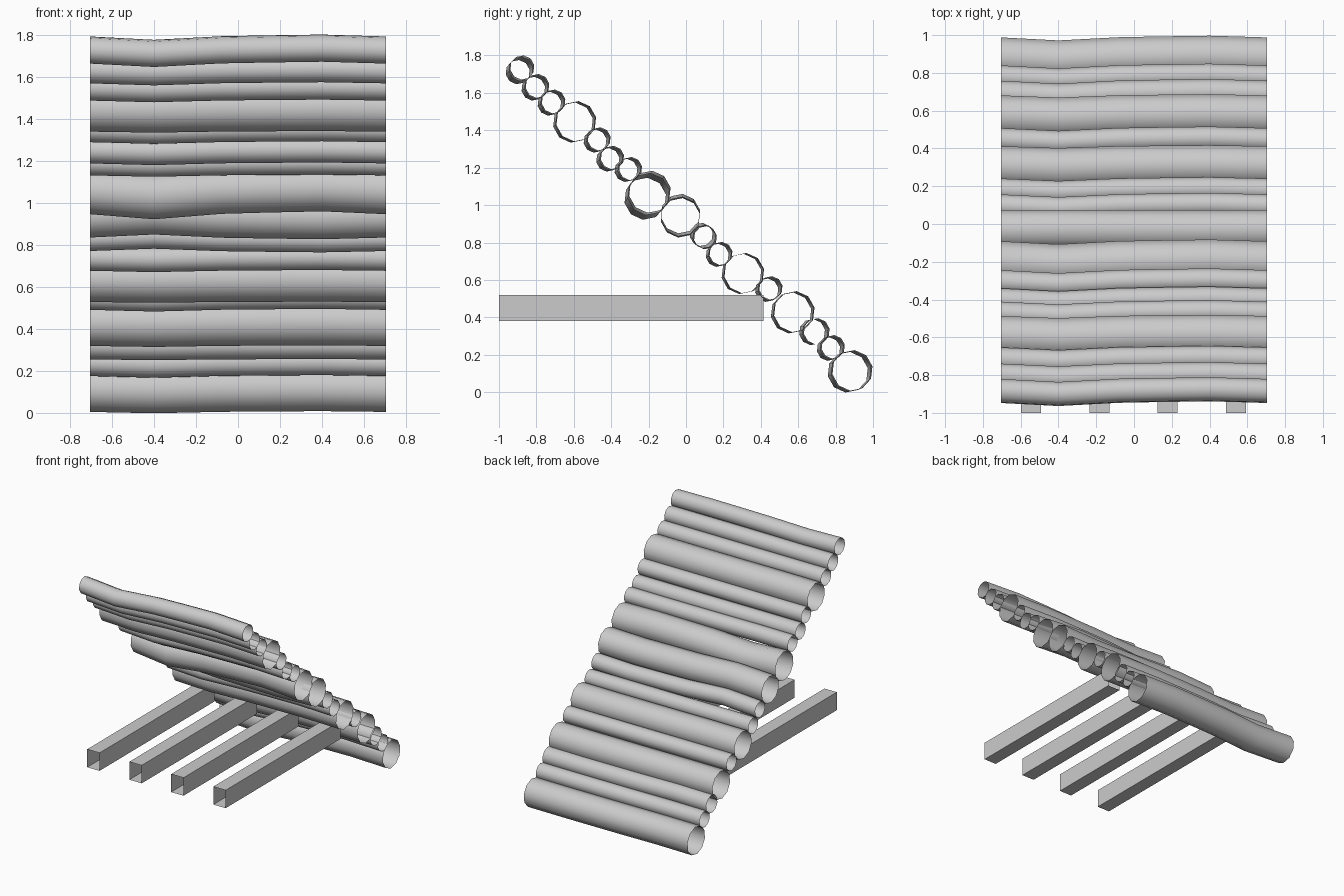
import bpy, bmesh
from math import cos, sin, pi

if "Cube" in bpy.data.objects:
    bpy.data.objects.remove(bpy.data.objects["Cube"])

HALF = 0.705  # half length of every log

# stations along a log: x, sway amount
SWAY = [(-HALF, 0), (-0.40, -0.016), (-0.08, 0.001), (0.13, 0.005), (0.40, 0.009), (HALF, 0)]

# logs from the ground up: y, z, radius, sway direction (y, z)
LOGS = [
    (0.881, 0.113, 0.109, 1.0, 0.4),
    (0.778, 0.238, 0.063, 1.0, 0.5),
    (0.690, 0.324, 0.070, 1.0, 0.2),
    (0.573, 0.428, 0.110, 0.7, 0.3),
    (0.446, 0.553, 0.063, 0.9, 0.5),
    (0.306, 0.635, 0.108, 0.6, 0.2),
    (0.180, 0.738, 0.062, 0.8, 0.4),
    (0.096, 0.832, 0.062, 0.9, -0.7),
    (-0.030, 0.940, 0.106, 0.0, -0.9),
    (-0.202, 1.058, 0.113, 1.0, 1.5),
    (-0.305, 1.192, 0.062, 1.0, 0.4),
    (-0.402, 1.250, 0.063, 1.0, 0.5),
    (-0.472, 1.350, 0.062, 0.9, 0.5),
    (-0.593, 1.446, 0.108, 0.7, 0.3),
    (-0.716, 1.550, 0.064, 0.9, 0.5),
    (-0.802, 1.632, 0.064, 0.9, 0.6),
    (-0.884, 1.727, 0.065, 1.0, 1.0),
]


def add_object(name, bm, smooth=False):
    bmesh.ops.recalc_face_normals(bm, faces=bm.faces)
    mesh = bpy.data.meshes.new(name)
    bm.to_mesh(mesh)
    bm.free()
    for p in mesh.polygons:
        p.use_smooth = smooth
    obj = bpy.data.objects.new(name, mesh)
    bpy.context.collection.objects.link(obj)
    return obj


def tube(name, rings, smooth):
    """Open-ended skin through a list of vertex rings."""
    bm = bmesh.new()
    loops = [[bm.verts.new(p) for p in ring] for ring in rings]
    n = len(loops[0])
    for a, b in zip(loops, loops[1:]):
        for i in range(n):
            j = (i + 1) % n
            bm.faces.new((a[i], a[j], b[j], b[i]))
    return tube_out(name, bm, loops, smooth)


def tube_out(name, bm, loops, smooth):
    obj = add_object(name, bm, smooth)
    return obj


# sloping wall of wavy logs
for k, (y, z, r, dy, dz) in enumerate(LOGS):
    sides = 10
    rings = []
    for x, s in SWAY:
        rings.append([(x, y + s * dy + r * cos(2 * pi * i / sides + 0.2),
                       z + s * dz + r * sin(2 * pi * i / sides + 0.2)) for i in range(sides)])
    tube(f"log_{k + 1:02d}", rings, True)

# square support beams, open at the ends
for k, x in enumerate((-0.545, -0.182, 0.178, 0.541)):
    w = 0.053
    rings = [[(x - w, y, 0.38), (x + w, y, 0.38), (x + w, y, 0.52), (x - w, y, 0.52)]
             for y in (-1.0, 0.415)]
    tube(f"support_beam_{k + 1}", rings, False)
